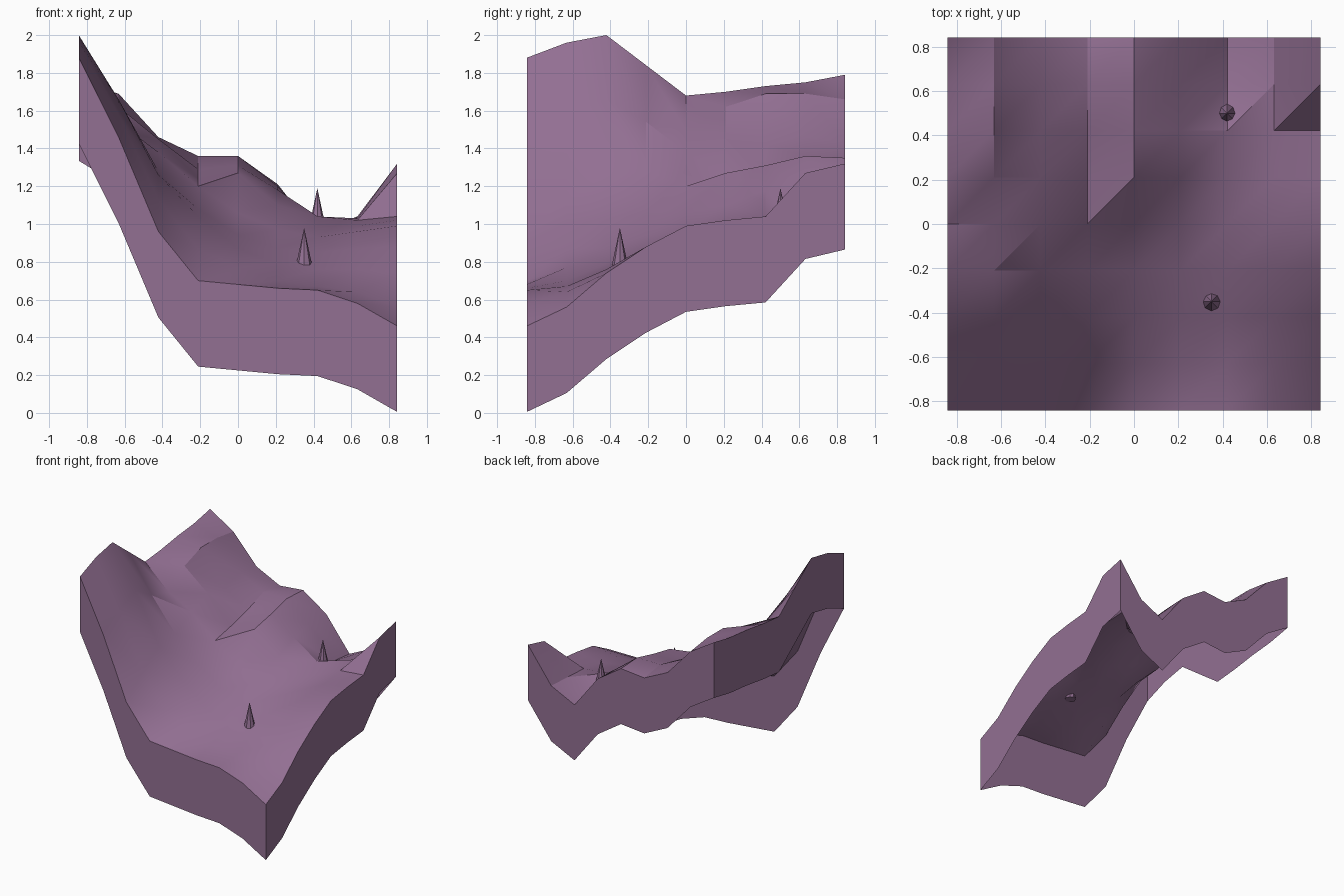
import bpy
import bmesh
import math

cube = bpy.data.objects.get("Cube")
if cube:
    bpy.data.objects.remove(cube, do_unlink=True)

# Single flat colour
purple = bpy.data.materials.new("dusty purple")
purple.use_nodes = True
colour = (0.29, 0.16, 0.29, 1)
purple.diffuse_color = colour
purple.node_tree.nodes["Principled BSDF"].inputs["Base Color"].default_value = colour

# Ground heights in hundredths, one row per step from front to back
HEIGHTS = [
    [188, 146, 96, 70, 68, 66, 65, 58, 46],
    [196, 158, 113, 87, 77, 70, 67, 64, 56],
    [200, 166, 126, 104, 87, 79, 76, 76, 74],
    [184, 154, 128, 108, 94, 87, 85, 87, 88],
    [168, 149, 138, 120, 106, 97, 93, 96, 99],
    [170, 162, 145, 124, 127, 110, 98, 99, 102],
    [173, 169, 142, 129, 131, 118, 104, 102, 104],
    [175, 169, 146, 136, 136, 120, 96, 103, 127],
    [179, 166, 143, 133, 135, 121, 94, 104, 132],
]
HALF = 0.843
SKIRT = 0.455
COUNT = len(HEIGHTS)
LAST = COUNT - 1
STEP = 2 * HALF / LAST


def add_object(name, bm):
    bmesh.ops.recalc_face_normals(bm, faces=bm.faces)
    mesh = bpy.data.meshes.new(name)
    bm.to_mesh(mesh)
    bm.free()
    mesh.materials.append(purple)
    obj = bpy.data.objects.new(name, mesh)
    bpy.context.collection.objects.link(obj)
    return obj


def build_terrain():
    bm = bmesh.new()
    grid = [[bm.verts.new((-HALF + i * STEP, -HALF + j * STEP, h / 100))
             for i, h in enumerate(row)] for j, row in enumerate(HEIGHTS)]

    # Ground, each cell split along the same diagonal
    for j in range(LAST):
        for i in range(LAST):
            a, b = grid[j][i], grid[j][i + 1]
            c, d = grid[j + 1][i + 1], grid[j + 1][i]
            bm.faces.new((a, b, c))
            bm.faces.new((a, c, d))

    # Side walls dropped from the rim, open underneath
    rim = [e for e in bm.edges if e.is_boundary]
    lower = bmesh.ops.extrude_edge_only(bm, edges=rim)["geom"]
    for v in lower:
        if isinstance(v, bmesh.types.BMVert):
            v.co.z -= SKIRT
    return add_object("terrain", bm)


def build_spike(name, x, y, base):
    height = 0.2
    bm = bmesh.new()
    bmesh.ops.create_cone(bm, cap_ends=True, segments=8, radius1=0.043,
                          radius2=0, depth=height)
    bmesh.ops.translate(bm, verts=bm.verts, vec=(x, y, base + height / 2))
    return add_object(name, bm)


terrain = build_terrain()
build_spike("front_spike", 0.35, -0.35, 0.78)
build_spike("back_spike", 0.42, 0.5, 0.99)

# Soft ground with crisp ridges and rim
bpy.ops.object.select_all(action="DESELECT")
terrain.select_set(True)
bpy.context.view_layer.objects.active = terrain
bpy.ops.object.shade_smooth_by_angle(angle=math.radians(30))
